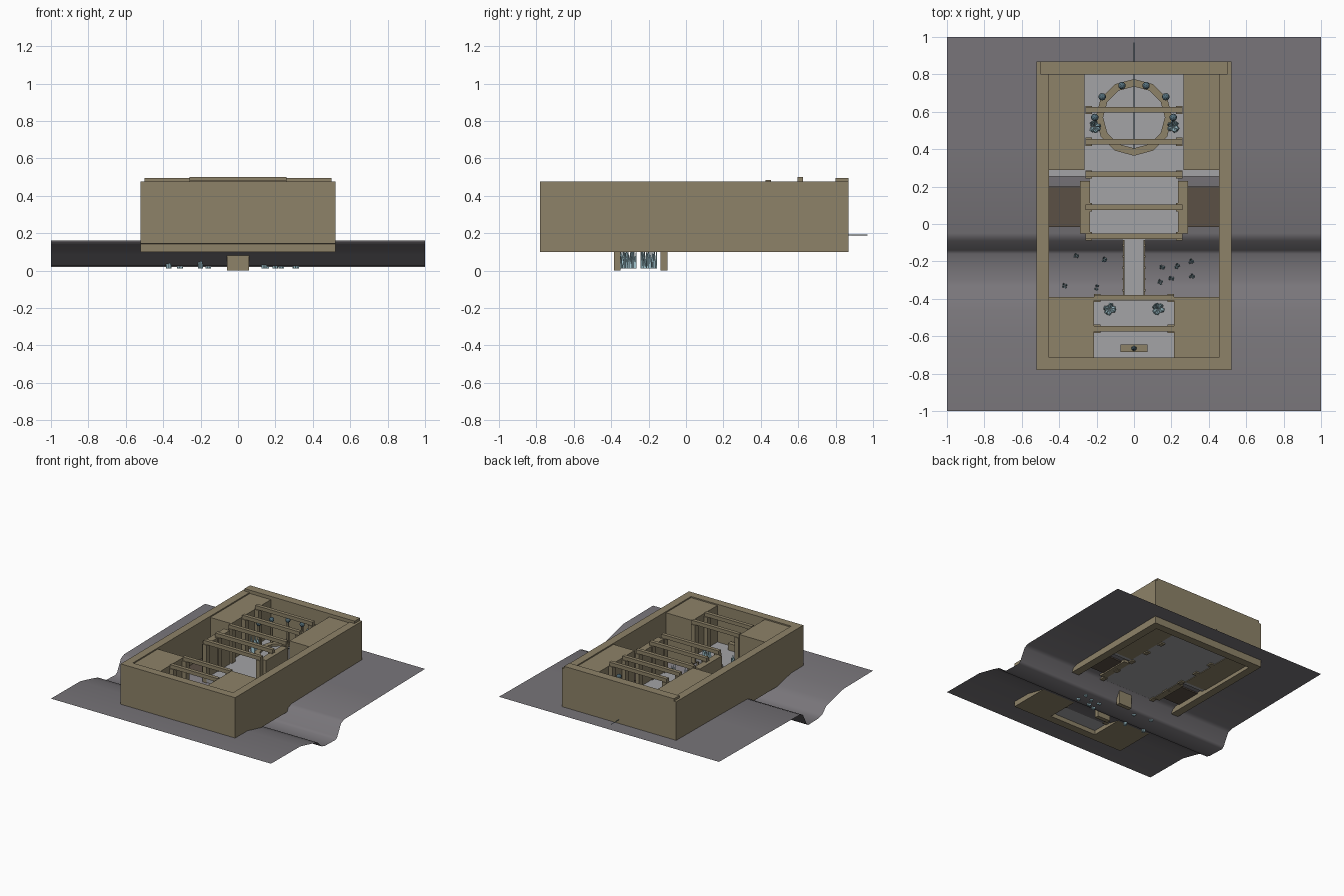
import bpy, bmesh, math, random
from mathutils import Vector

random.seed(4)
old = bpy.data.objects.get("Cube")
if old:
    bpy.data.objects.remove(old, do_unlink=True)


def material(name, red, green, blue):
    mat = bpy.data.materials.new(name)
    mat.use_nodes = True
    colour = (red, green, blue, 1)
    mat.diffuse_color = colour
    mat.node_tree.nodes["Principled BSDF"].inputs["Base Color"].default_value = colour
    return mat


STONE = material("warm brown stone", .27, .225, .14)
EARTH = material("grey earth", .19, .18, .195)
PAVING = material("pale grey paving", .37, .37, .38)
WOOD = material("dark brown wood", .105, .08, .06)
CRYSTAL = material("pale blue crystal", .42, .66, .74)
GLASS = material("slate blue glass", .09, .16, .2)


def finish(name, bm, mat):
    mesh = bpy.data.meshes.new(name)
    bm.to_mesh(mesh)
    bm.free()
    mesh.materials.append(mat)
    obj = bpy.data.objects.new(name, mesh)
    bpy.context.collection.objects.link(obj)
    return obj


def box(name, xs, ys, zs, mat=STONE):
    """Box given as (low, high) pairs for each axis."""
    bm = bmesh.new()
    bmesh.ops.create_cube(bm, size=1)
    spans = (xs, ys, zs)
    for v in bm.verts:
        v.co = Vector([sum(s) / 2 + c * (s[1] - s[0]) for c, s in zip(v.co, spans)])
    return finish(name, bm, mat)


def pair(name, xs, ys, zs, mat=STONE):
    """Box on the left (+x) and its mirror on the right."""
    box("left_" + name, xs, ys, zs, mat)
    box("right_" + name, (-xs[1], -xs[0]), ys, zs, mat)


def cone(name, start, end, r_start, r_end, sides, mat):
    start, end = Vector(start), Vector(end)
    axis = end - start
    bm = bmesh.new()
    bmesh.ops.create_cone(bm, cap_ends=True, segments=sides, radius1=r_start,
                          radius2=r_end, depth=axis.length)
    obj = finish(name, bm, mat)
    obj.rotation_euler = axis.to_track_quat("Z", "Y").to_euler()
    obj.location = (start + end) / 2
    return obj


def crystals(name, x, y, z, height, width, count):
    """Cluster of leaning spikes."""
    for i in range(count):
        angle = math.tau * i / count + random.random()
        lean = Vector((math.cos(angle), math.sin(angle), 0)) * width
        tall = height * random.uniform(.7, 1)
        base = Vector((x, y, z)) + lean * .5
        cone(name, base, base + lean * .4 + Vector((0, 0, tall)),
             width * .5, width * .08, 5, CRYSTAL)


# Ground sheet with a stream bed running across it
profile = [(-1, .145), (-.62, .142), (-.46, .105), (-.39, .085), (-.34, .035),
           (-.3, .025), (-.16, .02), (-.14, .035), (-.09, .13), (-.05, .146),
           (.4, .153), (1, .16)]
bm = bmesh.new()
rows = [[bm.verts.new((side, y, z)) for side in (-1, 1)] for y, z in profile]
for a, b in zip(rows, rows[1:]):
    bm.faces.new((a[0], a[1], b[1], b[0]))
for face in bm.faces:
    face.smooth = True
finish("ground", bm, EARTH)

# Outer walls
HIGH = (.1, .475)
pair("side_wall", (.455, .52), (-.78, .87), HIGH)
box("front_wall", (-.455, .455), (-.78, -.715), HIGH)
box("back_wall", (-.455, .455), (.805, .87), HIGH)
box("back_coping", (-.5, .5), (.8, .87), (.47, .495))

# Solid blocks beside the rooms
BLOCK = (.13, .465)
pair("back_block", (.265, .455), (.29, .805), BLOCK)
pair("front_block", (.215, .455), (-.715, -.39), (.1, .465))
pair("middle_wall", (.235, .29), (-.05, .23), (.13, .44))

# Floors
SLAB = (.135, .165)
box("back_floor", (-.265, .265), (.25, .805), SLAB, PAVING)
box("middle_floor", (-.24, .24), (-.085, .25), SLAB, PAVING)
box("front_floor", (-.215, .215), (-.715, -.39), SLAB, PAVING)
pair("threshold", (.265, .455), (.255, .29), SLAB, PAVING)
pair("side_room_floor", (.29, .455), (-.015, .2), (.14, .17), WOOD)

# Bridge over the stream bed, with piers and rail posts
box("bridge_deck", (-.05, .05), (-.39, -.085), SLAB, PAVING)
pair("bridge_kerb", (.05, .06), (-.39, -.085), (.135, .18))
box("front_pier", (-.06, .06), (-.385, -.35), (0, .135))
box("back_pier", (-.06, .06), (-.135, -.1), (0, .135))
for i in range(5):
    y = -.36 + i * .06
    pair("rail_post", (.05, .062), (y, y + .012), (.165, .23))

# Gate frames: position, half width, top height
gates = [(.61, .26, .5), (.44, .26, .485), (.265, .26, .472), (.09, .26, .472),
         (-.065, .26, .472), (-.395, .215, .472), (-.56, .215, .472)]
for y, half, top in gates:
    box("gate_lintel", (-half, half), (y - .015, y + .015), (top - .03, top))
    pair("gate_post", (half - .035, half), (y - .022, y + .022), (.125, top - .03))

# Round basin rim, twelve sided
bm = bmesh.new()
loops = []
for radius, z in ((.2, .145), (.205, .19), (.165, .19), (.165, .145)):
    loops.append([bm.verts.new((radius * math.cos(math.tau * i / 12),
                                radius * math.sin(math.tau * i / 12), z))
                  for i in range(12)])
for j in range(4):
    a, b = loops[j], loops[(j + 1) % 4]
    for i in range(12):
        k = (i + 1) % 12
        bm.faces.new((a[i], a[k], b[k], b[i]))
bmesh.ops.recalc_face_normals(bm, faces=bm.faces)
rim = finish("basin_rim", bm, STONE)
rim.location = (0, .57, 0)
cone("basin_floor", (0, .57, .15), (0, .57, .17), .17, .17, 12, PAVING)

# Glass orbs on slim posts around the basin
for side in (-1, 1):
    for x, y in ((.21, .57), (.17, .68), (.065, .74)):
        cone("orb_post", (side * x, y, .15), (side * x, y, .36), .013, .01, 6, STONE)
        bm = bmesh.new()
        bmesh.ops.create_icosphere(bm, subdivisions=2, radius=.02)
        orb = finish("glass_orb", bm, GLASS)
        orb.location = (side * x, y, .375)

# Rod passing through the back wall
cone("rod", (0, .4, .19), (0, .97, .19), .004, .002, 6, GLASS)

# Offering slab in the front room
box("offering_slab", (-.072, .072), (-.685, -.645), (.165, .22))
cone("offering_gem", (0, -.665, .22), (0, -.665, .25), .014, .004, 6, GLASS)

# Crystal clusters in the rooms and along the stream bed
for side in (-1, 1):
    crystals("basin_crystals", side * .21, .52, .16, .14, .035, 6)
    crystals("front_room_crystals", side * .13, -.455, .16, .08, .035, 6)
stream = [(-.31, -.17), (-.37, -.33), (-.2, -.34), (-.16, -.19), (.15, -.23), (.14, -.31),
          (.2, -.29), (.23, -.225), (.305, -.2), (.31, -.28)]
for x, y in stream:
    crystals("stream_crystals", x, y, .012, .12, .016, 4)
